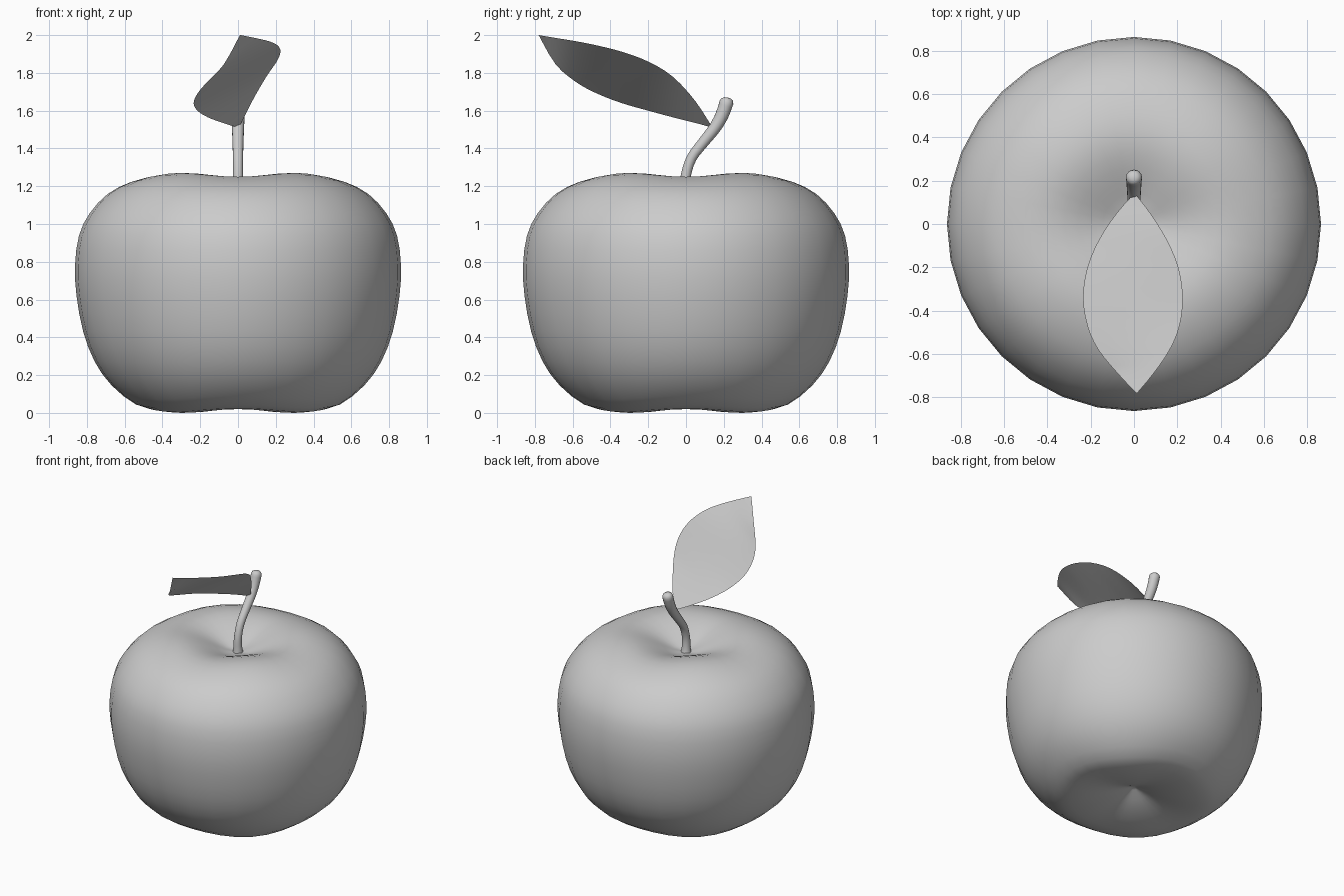
import bpy, bmesh, math

if "Cube" in bpy.data.objects:
    bpy.data.objects.remove(bpy.data.objects["Cube"])


def spline(pts, n):
    """Catmull-Rom points through pts, n steps per span."""
    out = []
    for i in range(len(pts) - 1):
        p0, p1, p2 = pts[max(i - 1, 0)], pts[i], pts[i + 1]
        p3 = pts[min(i + 2, len(pts) - 1)]
        for k in range(n):
            t = k / n
            out.append(tuple(
                0.5 * (2 * b + (c - a) * t + (2 * a - 5 * b + 4 * c - d) * t * t
                       + (3 * b - a - 3 * c + d) * t ** 3)
                for a, b, c, d in zip(p0, p1, p2, p3)))
    out.append(tuple(pts[-1]))
    return out


def loft(name, rows, closed=False):
    """Skin rows of points into one smooth mesh object."""
    bm = bmesh.new()
    grid = [[bm.verts.new(p) for p in row] for row in rows]
    n = len(rows[0])
    for a, b in zip(grid, grid[1:]):
        for j in range(n if closed else n - 1):
            k = (j + 1) % n
            bm.faces.new((a[j], a[k], b[k], b[j]))
    bmesh.ops.remove_doubles(bm, verts=bm.verts, dist=1e-5)
    if closed:
        bmesh.ops.recalc_face_normals(bm, faces=bm.faces)
    for f in bm.faces:
        f.smooth = True
    me = bpy.data.meshes.new(name)
    bm.to_mesh(me)
    bm.free()
    ob = bpy.data.objects.new(name, me)
    bpy.context.collection.objects.link(ob)
    return ob


# Apple body: turned profile whose shoulders and base rise and fall in four soft lobes
profile = [(0, 0.11), (0.06, 0.085), (0.15, 0.05), (0.28, 0.02), (0.42, 0.01),
           (0.54, 0.035), (0.67, 0.14), (0.76, 0.27), (0.82, 0.43), (0.855, 0.62),
           (0.863, 0.78), (0.842, 0.94), (0.785, 1.06), (0.69, 1.165), (0.57, 1.23),
           (0.44, 1.26), (0.32, 1.25), (0.2, 1.21), (0.09, 1.165), (0, 1.15)]
SEG = 32
rings = []
for r, z in spline(profile, 2):
    r = max(r, 0)
    lobe = 0.01 * max(0, math.sin(math.pi * min(r / 0.87, 1))) * (-1 if z > 0.7 else 1)
    ring = []
    for j in range(SEG):
        a = 2 * math.pi * j / SEG
        ring.append((r * math.cos(a), r * math.sin(a), z + lobe * math.cos(4 * a)))
    rings.append(ring)
loft("apple_body", rings, closed=True)

# Stem: (y, z, radius) path, swelling to a rounded tip
path = spline([(0, 1.13, 0.04), (-0.003, 1.18, 0.031), (0, 1.26, 0.027), (0.03, 1.35, 0.027),
               (0.09, 1.43, 0.029), (0.15, 1.505, 0.032), (0.19, 1.575, 0.035),
               (0.215, 1.645, 0.037)], 3)
path += [(0.218, 1.66, 0.03), (0.22, 1.668, 0.017), (0.22, 1.67, 0)]
tube = []
for i, (y, z, r) in enumerate(path):
    a, b = path[max(i - 1, 0)], path[min(i + 1, len(path) - 1)]
    dy, dz = b[0] - a[0], b[1] - a[1]
    d = math.hypot(dy, dz)
    ring = []
    for j in range(16):
        t = 2 * math.pi * j / 16
        s = r * math.sin(t)
        ring.append((r * math.cos(t), y + s * dz / d, z - s * dy / d))
    tube.append(ring)
loft("stem", tube, closed=True)

# Leaf: stations (y, left x, left z, right x, right z) skinned as a twisted sheet
stations = [(0.14, 0, 1.51, 0.005, 1.51), (0.05, -0.08, 1.535, 0.075, 1.65),
            (-0.07, -0.16, 1.565, 0.15, 1.78), (-0.2, -0.215, 1.60, 0.205, 1.86),
            (-0.34, -0.235, 1.64, 0.225, 1.912), (-0.47, -0.215, 1.69, 0.21, 1.945),
            (-0.58, -0.165, 1.75, 0.165, 1.967), (-0.69, -0.075, 1.845, 0.09, 1.985),
            (-0.78, 0.01, 2.0, 0.015, 2.0)]
rows = []
for y, xl, zl, xr, zr in spline(stations, 3):
    rows.append([(xl + (xr - xl) * k / 8, y, zl + (zr - zl) * k / 8) for k in range(9)])
loft("leaf", rows)
